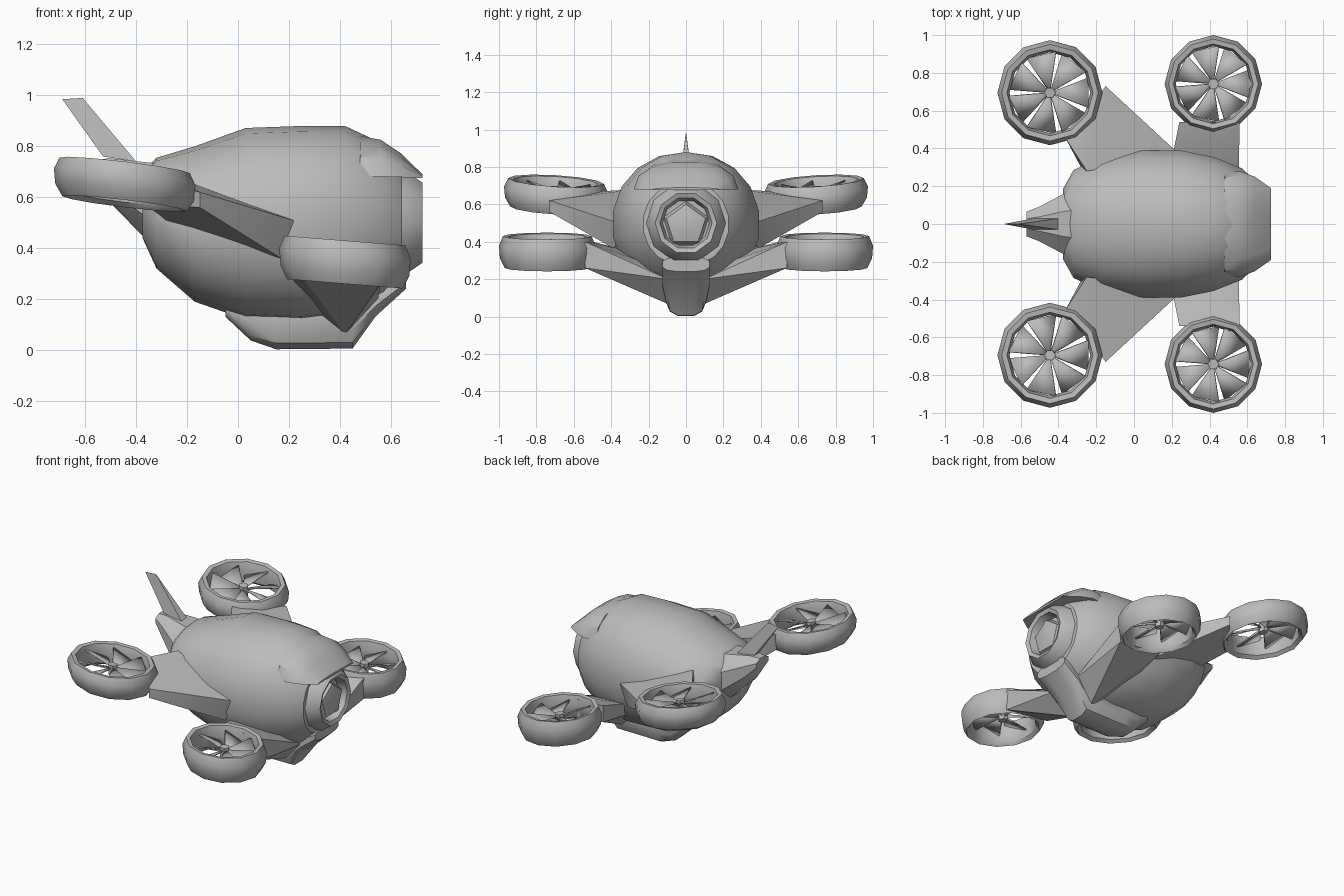
import bpy, bmesh, math
from math import cos, sin, pi, radians

if "Cube" in bpy.data.objects:
    bpy.data.objects.remove(bpy.data.objects["Cube"])

grey = bpy.data.materials.new("hull_grey")
grey.diffuse_color = (0.5, 0.5, 0.5, 1)
grey.use_nodes = True
grey.node_tree.nodes["Principled BSDF"].inputs["Base Color"].default_value = grey.diffuse_color


def finish(name, bm, angle=35, thick=0):
    bmesh.ops.recalc_face_normals(bm, faces=bm.faces)
    me = bpy.data.meshes.new(name)
    bm.to_mesh(me)
    bm.free()
    me.materials.append(grey)
    ob = bpy.data.objects.new(name, me)
    bpy.context.collection.objects.link(ob)
    bpy.ops.object.select_all(action='DESELECT')
    ob.select_set(True)
    bpy.context.view_layer.objects.active = ob
    bpy.ops.object.shade_smooth_by_angle(angle=radians(angle))
    if thick:
        mod = ob.modifiers.new("thickness", 'SOLIDIFY')
        mod.thickness = thick
        mod.offset = 0
    return ob


def skin(bm, rings, close_ring=True, caps=True, loop=False):
    rows = [[bm.verts.new(p) for p in r] for r in rings]
    n = len(rows[0])
    for k in range(len(rows) if loop else len(rows) - 1):
        a, b = rows[k], rows[(k + 1) % len(rows)]
        for i in range(n if close_ring else n - 1):
            j = (i + 1) % n
            bm.faces.new((a[i], a[j], b[j], b[i]))
    if caps and not loop:
        bm.faces.new(rows[0])
        bm.faces.new(rows[-1])


def section(x, top, bottom, ry, n=16, p=1.0):
    # superellipse cross-section across the x axis; p below 1 is boxier
    zc, rz = (top + bottom) / 2, (top - bottom) / 2
    pts = []
    for i in range(n):
        a = 2 * pi * (i + 0.5) / n
        c, s = cos(a), sin(a)
        pts.append((x, ry * math.copysign(abs(c) ** p, c),
                    zc + rz * math.copysign(abs(s) ** p, s)))
    return pts


def loft(name, rows, n=16, p=1.0):
    bm = bmesh.new()
    skin(bm, [section(*r, n=n, p=p) for r in rows])
    return finish(name, bm)


def hull(name, pts, s=1):
    bm = bmesh.new()
    for x, y, z in pts:
        bm.verts.new((x, y * s, z))
    bmesh.ops.convex_hull(bm, input=bm.verts[:])
    return finish(name, bm, 25)


# main body, keel and tail boom
loft("body", [(-0.375, .70, .44, .19), (-0.32, .755, .32, .29), (-0.17, .80, .19, .36),
              (0.03, .872, .12, .395), (0.25, .88, .11, .395), (0.42, .88, .13, .36),
              (0.57, .81, .20, .30), (0.645, .72, .27, .23)], 18, 0.95)
loft("keel", [(-0.05, .24, .13, .08), (0.05, .25, .035, .10), (0.15, .25, 0, .11),
              (0.45, .25, .003, .11), (0.54, .27, .13, .13), (0.66, .32, .24, .13)], 12, 0.7)
loft("tail_boom", [(-0.57, .75, .68, .07), (-0.50, .76, .57, .10),
                   (-0.36, .75, .42, .18), (-0.25, .74, .40, .2)], 8)

# nose ring with recessed lens
bm = bmesh.new()
profile = [(.225, .60), (.205, .67), (.165, .725), (.14, .715), (.125, .66)]
skin(bm, [[(x, r * cos(2 * pi * i / 10), .5 + r * sin(2 * pi * i / 10))
           for i in range(10)] for r, x in profile])
finish("nose_ring", bm)
bm = bmesh.new()
skin(bm, [[(x, r * cos(2 * pi * i / 5 + pi / 2), .49 + r * sin(2 * pi * i / 5 + pi / 2))
           for i in range(5)] for r, x in [(.13, .655), (.11, .70), (.05, .715)]])
finish("nose_lens", bm, 20)

# brow overhanging the nose, flat underneath
bm = bmesh.new()
skin(bm, [[(x, ry * sin(a), .675 + rz * cos(a) ** .8)
           for a in [radians(d) for d in (-89, -65, -40, -15, 15, 40, 65, 89)]]
          for x, ry, rz in [(.48, .27, .17), (.56, .28, .155), (.64, .25, .10), (.725, .19, .015)]])
finish("brow", bm, 35)

# tail fin
hull("tail_fin", [(-0.69, 0, .985), (-0.61, 0, .99), (-0.53, .03, .76), (-0.53, -.03, .76),
                  (-0.40, .03, .74), (-0.40, -.03, .74)])


def duct(name, cx, cy, cz, R, h, sx, sy, s):
    def place(r, a, z):
        dx, dy = r * cos(a), r * sin(a)
        return (cx + dx, s * (cy + dy), cz + z + sx * dx + sy * dy)

    # closed duct ring
    bm = bmesh.new()
    prof = [(.82, .95), (.92, 1), (1, .4), (.98, -.4), (.88, -1), (.80, -.75), (.77, .3)]
    n = 12
    skin(bm, [[place(R * r, 2 * pi * i / n, h * z) for r, z in prof] for i in range(n)], loop=True)
    finish(name + "_duct", bm, 40)
    # hub and broad pitched blades
    bm = bmesh.new()
    skin(bm, [[place(.03, 2 * pi * i / 6, z) for i in range(6)] for z in (-.02, .045)])
    finish(name + "_hub", bm)
    bm = bmesh.new()
    for k in range(7):
        a = 2 * pi * k / 7
        q = [place(.02, a - .37, .025), place(R * .79, a - .37, .05),
             place(R * .79, a + .37, -.02), place(.02, a + .37, .005)]
        bm.faces.new([bm.verts.new(p) for p in q])
    finish(name + "_blades", bm, 30, 0.008)


for side, s in (("front", -1), ("back", 1)):
    # high fans at the tail, low fans at the nose
    duct("tail_fan_" + side, -0.445, .695, .65, .278, .075, -.12, .06, s)
    duct("nose_fan_" + side, 0.42, .742, .345, .258, .085, -.08, 0, s)
    # swept arm to the tail fan
    hull("tail_arm_" + side,
         [(-.36, .45, .57), (-.36, .45, .67), (-.15, .73, .56), (-.15, .73, .62),
          (-.27, .28, .50), (-.25, .28, .68), (.17, .38, .36), (.25, .36, .50)], s)
    # arm rising from the keel to the nose fan
    hull("nose_arm_" + side,
         [(.24, .54, .30), (.24, .54, .41), (.56, .54, .26), (.56, .54, .40),
          (.20, .15, .25), (.42, .08, .06), (.55, .10, .20), (.50, .25, .30),
          (.20, .34, .36)], s)
